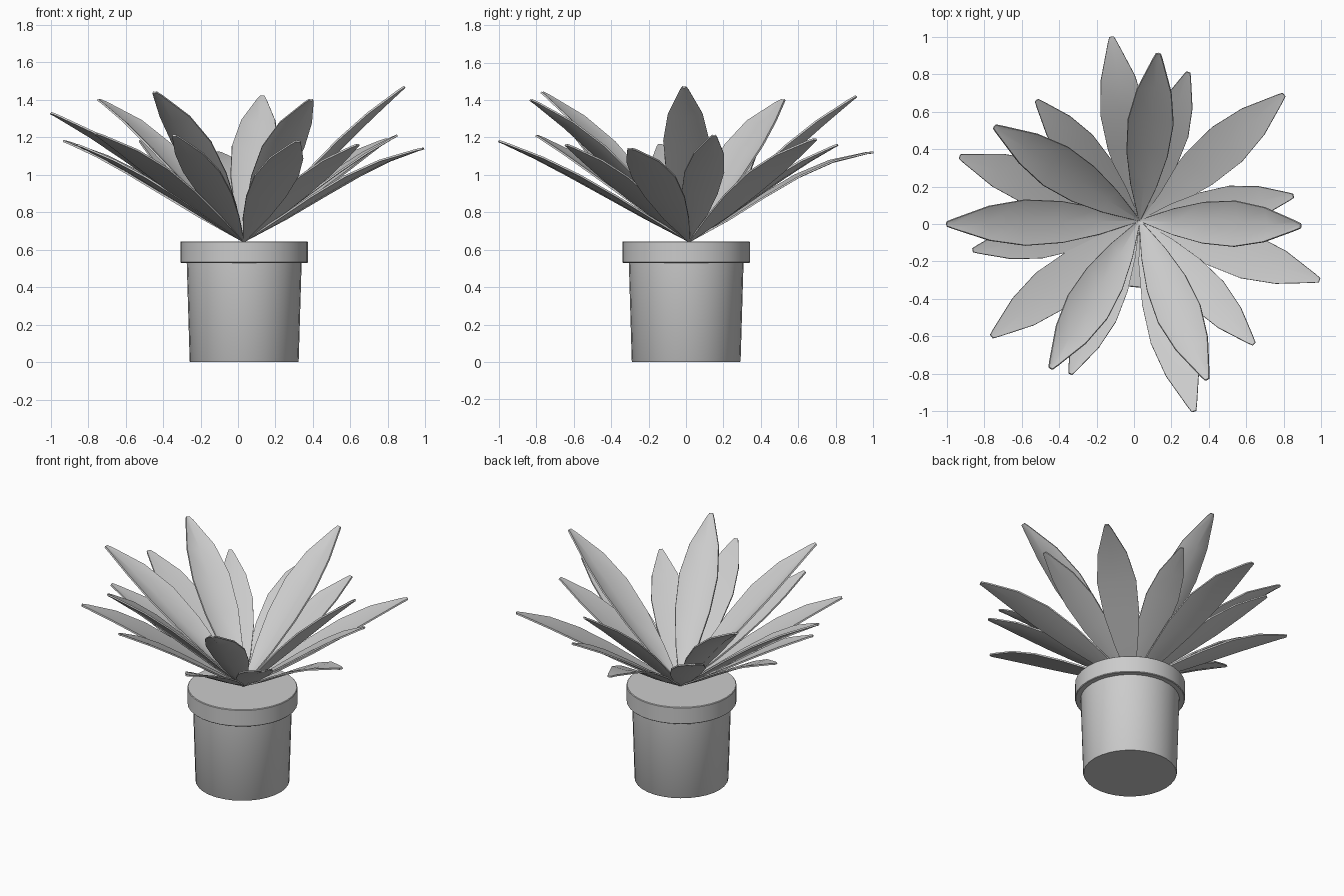
import bpy
import bmesh
import math
from mathutils import Vector

cube = bpy.data.objects.get("Cube")
if cube:
    bpy.data.objects.remove(cube, do_unlink=True)

GREY = (0.6, 0.6, 0.6, 1)
grey = bpy.data.materials.new("plain grey")
grey.use_nodes = True
grey.diffuse_color = GREY
grey.node_tree.nodes["Principled BSDF"].inputs["Base Color"].default_value = GREY

BASE = Vector((0.03, 0.018, 0.645))


def finish(name, bm, angle, thickness=0):
    """Turn a bmesh into a smooth-shaded object, thickened if asked."""
    bmesh.ops.recalc_face_normals(bm, faces=bm.faces)
    mesh = bpy.data.meshes.new(name)
    bm.to_mesh(mesh)
    bm.free()
    mesh.materials.append(grey)
    obj = bpy.data.objects.new(name, mesh)
    bpy.context.collection.objects.link(obj)
    bpy.ops.object.select_all(action='DESELECT')
    obj.select_set(True)
    bpy.context.view_layer.objects.active = obj
    if thickness:
        solid = obj.modifiers.new("thickness", 'SOLIDIFY')
        solid.thickness = thickness
        solid.offset = 0
        bpy.ops.object.modifier_apply(modifier=solid.name)
    bpy.ops.object.shade_smooth_by_angle(angle=math.radians(angle))


def lathe(name, profile, center, steps=32):
    """Spin a (radius, height) profile and cap both ends."""
    bm = bmesh.new()
    rings = []
    for radius, z in profile:
        rings.append([bm.verts.new((center[0] + radius * math.cos(math.tau * i / steps),
                                    center[1] + radius * math.sin(math.tau * i / steps), z))
                      for i in range(steps)])
    for low, high in zip(rings, rings[1:]):
        for i in range(steps):
            j = (i + 1) % steps
            bm.faces.new((low[i], low[j], high[j], high[i]))
    bm.faces.new(rings[0])
    bm.faces.new(rings[-1])
    finish(name, bm, 40)


# Leaf outline: (fraction along the leaf, half width)
OUTLINE = [(0.0, 0.004), (0.22, 0.07), (0.42, 0.11), (0.62, 0.122),
           (0.8, 0.092), (0.97, 0.026), (1.0, 0.012)]


def leaf(name, tip, arch, width, fold):
    """A channelled blade, drooping towards its tip."""
    chord = Vector(tip) - BASE
    side = Vector((-chord.y, chord.x, 0)).normalized()
    up = chord.cross(side).normalized()
    bm = bmesh.new()
    rows = []
    for t, half in OUTLINE:
        half *= width
        mid = BASE + chord * t + up * arch * 6.75 * t * t * (1 - t)
        rim = mid + up * half * fold / 2
        rib = mid - up * half * fold / 2
        rows.append([bm.verts.new(p) for p in (rim - side * half, rib, rim + side * half)])
    for a, b in zip(rows, rows[1:]):
        for i in (0, 1):
            bm.faces.new((a[i], a[i + 1], b[i + 1], b[i]))
    finish(name, bm, 40, 0.01)


# Pot
POT = (0.033, 0.001)
lathe("pot_body", [(0.288, 0.0), (0.291, 0.005), (0.307, 0.54)], POT)
lathe("pot_rim", [(0.30, 0.53), (0.337, 0.53), (0.341, 0.534), (0.341, 0.641),
                  (0.337, 0.645)], POT)

# Three rings of leaves: width and fold, then tip position and arch of each
RINGS = {
    "upper_leaf": (1.0, 0.34, [
        (0.13, 0.91, 1.42, 0.02), (-0.745, 0.52, 1.40, 0.04), (-1.0, 0.0, 1.33, 0.03),
        (-0.445, -0.77, 1.44, 0.03), (0.39, -0.83, 1.40, 0.03), (0.89, -0.01, 1.47, 0.02)]),
    "middle_leaf": (0.88, 0.12, [
        (0.29, 0.81, 1.16, 0.02), (-0.52, 0.66, 1.18, 0.02), (-0.86, -0.14, 1.16, 0.02),
        (-0.34, -0.80, 1.21, 0.02), (0.64, -0.64, 1.16, 0.02), (0.85, 0.15, 1.21, 0.02)]),
    "lower_leaf": (1.0, 0.08, [
        (0.80, 0.69, 1.19, 0.03), (-0.12, 1.0, 1.12, 0.06), (-0.93, 0.36, 1.18, 0.03),
        (-0.76, -0.60, 1.22, 0.03), (0.32, -1.0, 1.18, 0.02), (0.99, -0.30, 1.14, 0.04)]),
}
for name, (width, fold, leaves) in RINGS.items():
    for number, (x, y, z, arch) in enumerate(leaves, 1):
        leaf(f"{name}_{number}", (x, y, z), arch, width, fold)
